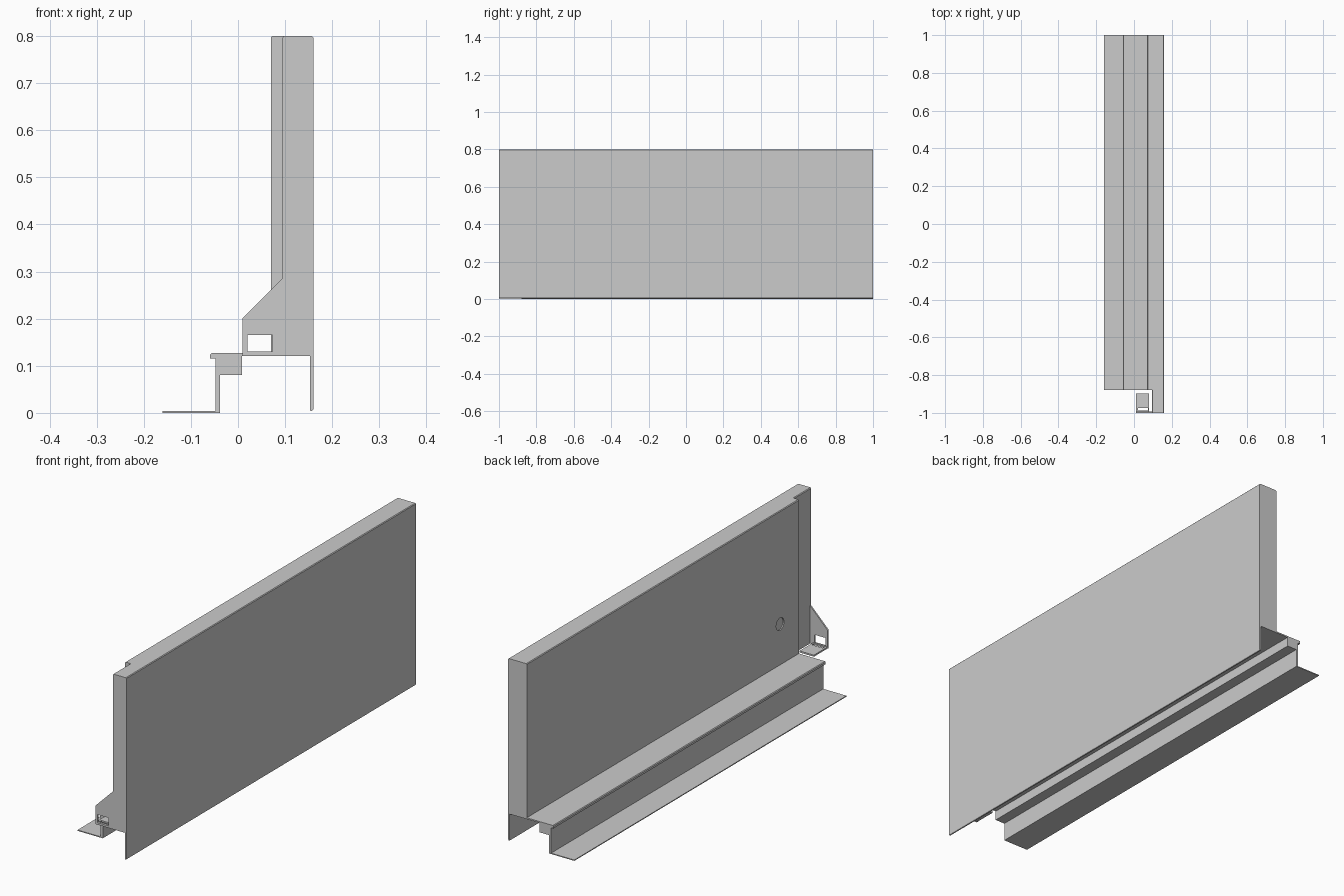
import bpy, bmesh, math

if "Cube" in bpy.data.objects:
    bpy.data.objects.remove(bpy.data.objects["Cube"])


def prism(name, profile, y0, y1):
    """Extrude an (x, z) outline along y."""
    bm = bmesh.new()
    face = bm.faces.new([bm.verts.new((x, y0, z)) for x, z in profile])
    ext = bmesh.ops.extrude_face_region(bm, geom=[face])["geom"]
    moved = [g for g in ext if isinstance(g, bmesh.types.BMVert)]
    bmesh.ops.translate(bm, verts=moved, vec=(0, y1 - y0, 0))
    bmesh.ops.recalc_face_normals(bm, faces=bm.faces)
    mesh = bpy.data.meshes.new(name)
    bm.to_mesh(mesh)
    bm.free()
    ob = bpy.data.objects.new(name, mesh)
    bpy.context.collection.objects.link(ob)
    return ob


def rect(x0, x1, z0, z1):
    return [(x0, z0), (x1, z0), (x1, z1), (x0, z1)]


def cut(target, cutter):
    """Subtract cutter from target, then remove it."""
    mod = target.modifiers.new("cut", "BOOLEAN")
    mod.operation = "DIFFERENCE"
    mod.solver = "EXACT"
    mod.object = cutter
    bpy.context.view_layer.objects.active = target
    bpy.ops.object.modifier_apply(modifier=mod.name)
    bpy.data.objects.remove(cutter)


def panel_profile(back):
    # panel body with the front skin hanging down to the floor
    return [(back, 0.121), (0.153, 0.121), (0.153, 0.005), (0.155, 0.004),
            (0.158, 0.005), (0.16, 0.008), (0.16, 0.797), (0.157, 0.8),
            (back + 0.003, 0.8), (back, 0.797)]


# Tall panel: thick main length and a thinner stepped end
panel = prism("panel_main", panel_profile(0.07), -0.88, 1)
prism("panel_stepped_end", panel_profile(0.095), -1, -0.88)

# Shallow round recess in the back face
bpy.ops.mesh.primitive_cylinder_add(vertices=32, radius=0.027, depth=0.01,
                                    location=(0.07, -0.75, 0.305),
                                    rotation=(0, math.pi / 2, 0))
cut(panel, bpy.context.object)

# Floor rail: flat foot, upright web, hollow-section block and top ledge with lip
prism("floor_rail", [
    (-0.16, 0), (-0.038, 0), (-0.038, 0.08), (0.009, 0.08), (0.009, 0.121),
    (0.07, 0.121), (0.07, 0.127), (-0.056, 0.127), (-0.059, 0.124),
    (-0.059, 0.115), (-0.048, 0.115), (-0.048, 0.004), (-0.16, 0.004)], -0.88, 1)

# End bracket: sloped upright plate with a window
plate = prism("bracket_plate", [(0.01, 0.121), (0.095, 0.121), (0.095, 0.286),
                                (0.01, 0.201)], -1, -0.993)
cut(plate, prism("window_cutter", rect(0.02, 0.073, 0.13, 0.165), -1.1, -0.9))

# Bracket flange folded inward, with a slot beside the fold
flange = prism("bracket_flange", rect(0.01, 0.08, 0.122, 0.129), -0.993, -0.898)
cut(flange, prism("slot_cutter", rect(0.02, 0.073, 0.1, 0.15), -0.988, -0.973))
